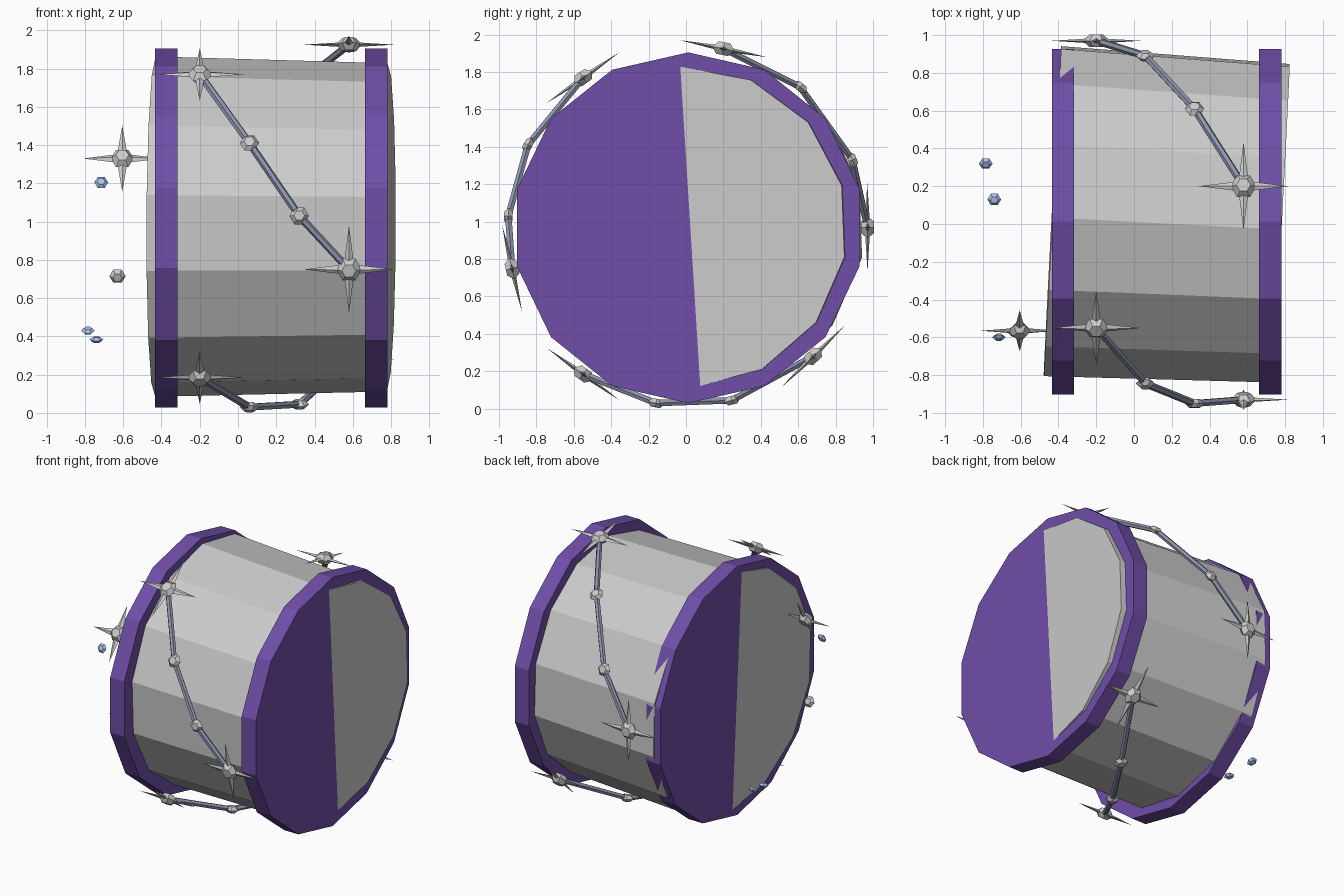
import bpy, bmesh
from math import radians, sin, cos, pi
from mathutils import Vector, Matrix

if "Cube" in bpy.data.objects:
    bpy.data.objects.remove(bpy.data.objects["Cube"])

CY, CZ = 0.012, 0.967          # drum axis position


def material(name, rgb):
    m = bpy.data.materials.new(name)
    m.diffuse_color = (*rgb, 1)
    m.use_nodes = True
    m.node_tree.nodes["Principled BSDF"].inputs["Base Color"].default_value = m.diffuse_color
    return m


PURPLE = material("purple", (0.16, 0.075, 0.39))
STEEL = material("steel", (0.27, 0.30, 0.42))
BLUE = material("blue", (0.42, 0.56, 0.85))


def finish(name, bm, mat=None):
    bmesh.ops.recalc_face_normals(bm, faces=bm.faces)
    me = bpy.data.meshes.new(name)
    bm.to_mesh(me)
    bm.free()
    ob = bpy.data.objects.new(name, me)
    bpy.context.collection.objects.link(ob)
    if mat:
        me.materials.append(mat)
    return ob


def frame(origin, x_axis, z_axis):
    z = Vector(z_axis).normalized()
    y = z.cross(Vector(x_axis)).normalized()
    return Matrix.Translation(origin) @ Matrix((y.cross(z), y, z)).transposed().to_4x4()


def tube(name, a, b, r1, r2, sides, ref, mat=None):
    a, b = Vector(a), Vector(b)
    bm = bmesh.new()
    bmesh.ops.create_cone(bm, cap_ends=True, segments=sides, radius1=r1, radius2=r2,
                          depth=(b - a).length, matrix=frame((a + b) / 2, ref, b - a))
    return finish(name, bm, mat)


def radial(p):
    # frame at p: x along the drum, z pointing away from the drum axis
    return frame(p, (1, 0, 0), (0, p[1] - CY, p[2] - CZ))


def add_gem(bm, m, r, h):
    # six-sided faceted gem from two frustums
    rings = [[bm.verts.new(m @ Vector((k * cos(i * pi / 3), k * sin(i * pi / 3), z)))
              for i in range(6)] for k, z in ((r * .55, -h), (r, 0), (r * .55, h))]
    for lo, hi in zip(rings, rings[1:]):
        for i in range(6):
            j = (i + 1) % 6
            bm.faces.new((lo[i], lo[j], hi[j], hi[i]))
    bm.faces.new(rings[0])
    bm.faces.new(rings[-1])


def bead(name, p, r=0.051, h=0.023, mat=None):
    bm = bmesh.new()
    add_gem(bm, radial(p), r, h)
    finish(name, bm, mat)


def star(name, p, length=0.237, r=0.068):
    m = radial(p)
    bm = bmesh.new()
    add_gem(bm, m, r, 0.034)
    for k in range(4):
        arm = m @ Matrix.Rotation(k * pi / 2, 4, 'Z')
        base = [bm.verts.new(arm @ Vector(v)) for v in
                ((.03, .026, 0), (.03, 0, .013), (.03, -.026, 0), (.03, 0, -.013))]
        tip = bm.verts.new(arm @ Vector((length, 0, 0)))
        bm.faces.new(base)
        for i in range(4):
            bm.faces.new((base[i], base[(i + 1) % 4], tip))
    finish(name, bm)


# Drum shell, slightly tapered and skewed, poking through the hoop faces
a = radians(2.2)
tube("drum_shell", (-0.432, 0.068, 0.974), (0.78, 0.004, 0.970), 0.89, 0.859, 14,
     (0, cos(a), sin(a)))

# Purple hoops with closed faces
for name, x in (("left_hoop", -0.435), ("right_hoop", 0.663)):
    tube(name, (x, CY, CZ), (x + 0.118, CY, CZ), 0.938, 0.938, 14, (0, 1, 0), PURPLE)

# Three diagonal chains: star, bead, bead, star joined by rods
chains = {
    "front": ((-.55, 1.77), (-.845, 1.41), (-.95, 1.03), (-.93, .75)),
    "top": ((.97, .97), (.89, 1.33), (.61, 1.72), (.20, 1.925)),
    "bottom": ((-.55, .185), (-.16, .03), (.245, .045), (.68, .28)),
}
for side, yz in chains.items():
    pts = [Vector((-0.2 + 0.26 * i, *q)) for i, q in enumerate(yz)]
    for i, p in enumerate(pts):
        (star if i in (0, 3) else bead)(f"{side}_{'star' if i in (0, 3) else 'bead'}_{i}", p)
    for i in range(3):
        mid = (pts[i] + pts[i + 1]) / 2
        tube(f"{side}_rod_{i}", pts[i], pts[i + 1], 0.02, 0.02, 6,
             (0, mid.y - CY, mid.z - CZ), STEEL)

# Loose ornaments floating beside the left end
star("loose_star", (-0.605, -0.565, 1.33), 0.205, 0.062)
bead("loose_bead", (-0.63, -0.57, 0.715), 0.043, 0.022)
for i, p in enumerate(((-.715, -.60, 1.205), (-.785, .32, .43), (-.74, .13, .383))):
    bead(f"loose_blue_bead_{i}", p, 0.036, 0.014, BLUE)
